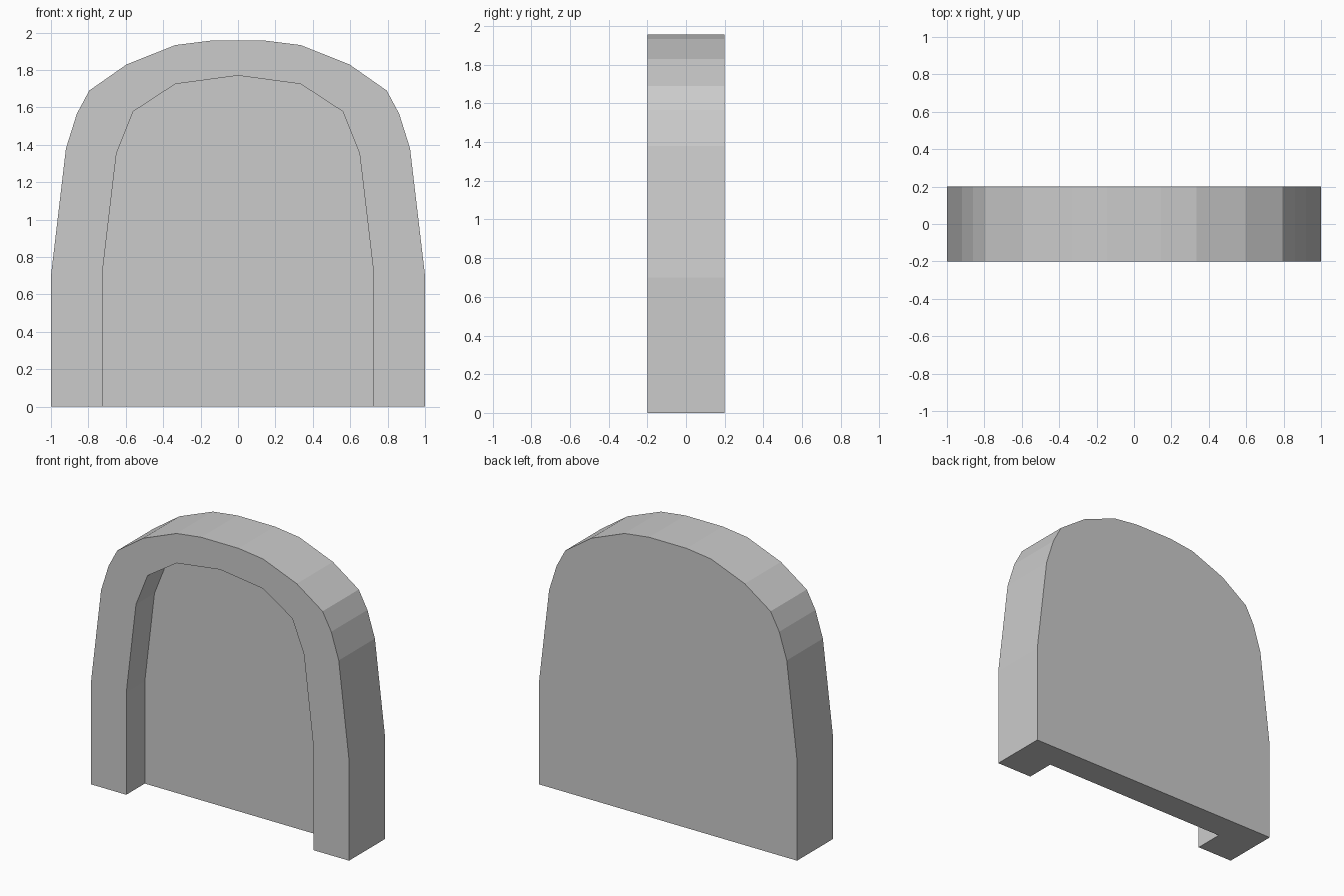
import bpy, bmesh

if "Cube" in bpy.data.objects:
    bpy.data.objects.remove(bpy.data.objects["Cube"])

# Right half profiles (x, z), from the foot up to the crown
OUTER = [(1, 0), (1, 0.70), (0.92, 1.38), (0.862, 1.565), (0.795, 1.69),
         (0.595, 1.83), (0.335, 1.933), (0.145, 1.957)]
INNER = [(0.725, -0.2), (0.725, 0.715), (0.65, 1.352), (0.56, 1.578),
         (0.335, 1.725), (0, 1.77)]


def arch_solid(name, half, y0, y1):
    """Mirror a half profile and extrude it from y0 to y1."""
    outline = half + [(-x, z) for x, z in reversed(half) if x > 0]
    bm = bmesh.new()
    face = bm.faces.new([bm.verts.new((x, y0, z)) for x, z in outline])
    moved = bmesh.ops.extrude_face_region(bm, geom=[face])["geom"]
    verts = [g for g in moved if isinstance(g, bmesh.types.BMVert)]
    bmesh.ops.translate(bm, verts=verts, vec=(0, y1 - y0, 0))
    bmesh.ops.recalc_face_normals(bm, faces=bm.faces[:])
    mesh = bpy.data.meshes.new(name)
    bm.to_mesh(mesh)
    bm.free()
    obj = bpy.data.objects.new(name, mesh)
    bpy.context.collection.objects.link(obj)
    return obj


# Arched slab
slab = arch_solid("arched_niche", OUTER, -0.2, 0.2)

# Recess cut halfway into the front, open at the bottom
cutter = arch_solid("recess_cutter", INNER, -0.4, 0.005)
cutter.hide_render = True
cutter.display_type = 'WIRE'
cut = slab.modifiers.new("recess", 'BOOLEAN')
cut.operation = 'DIFFERENCE'
cut.solver = 'EXACT'
cut.object = cutter
